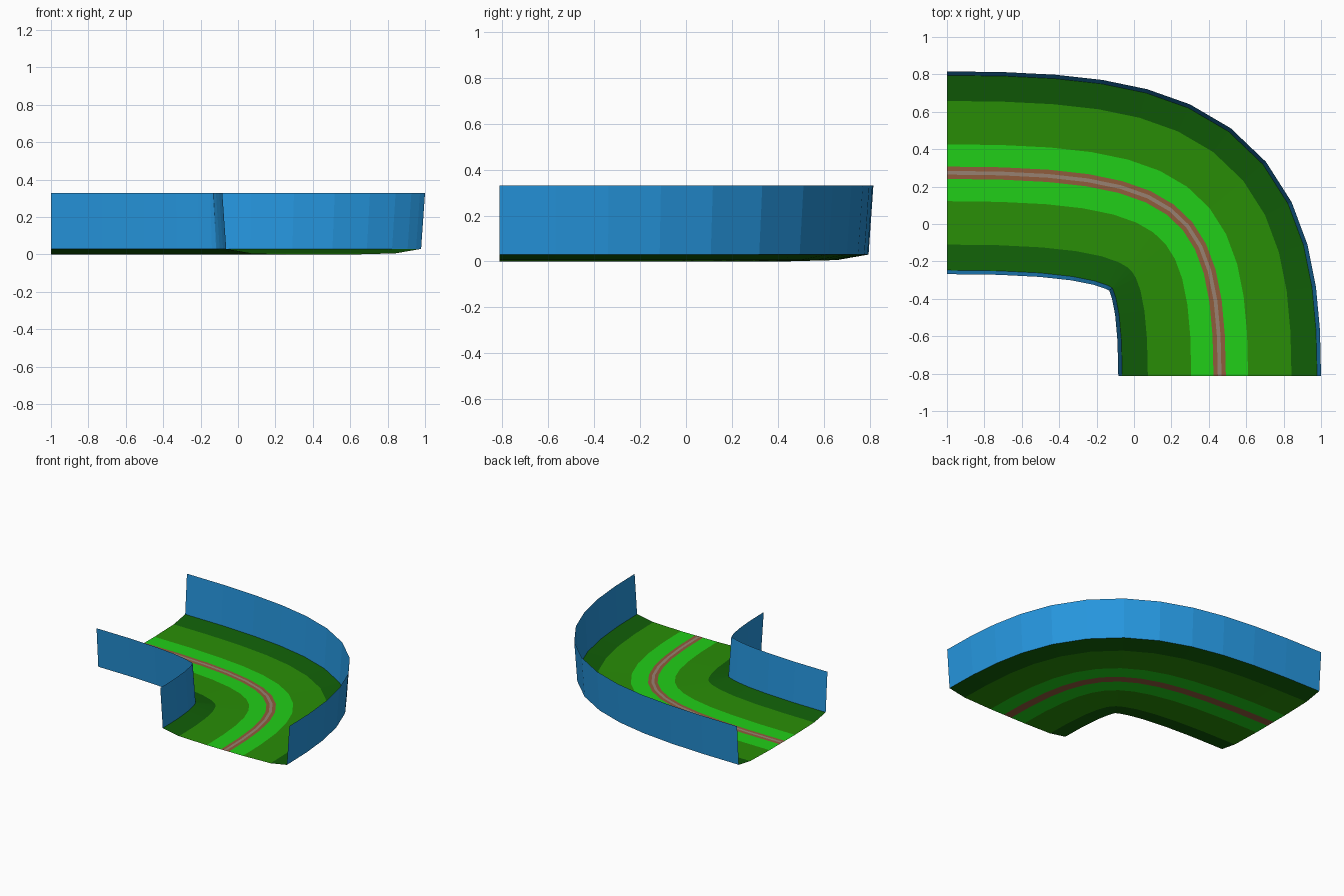
import bpy
from mathutils import Vector

if "Cube" in bpy.data.objects:
    bpy.data.objects.remove(bpy.data.objects["Cube"])

SEGMENTS = 12
# Centre line of the bend, as one cubic curve
P0, P1 = Vector((-1, 0.274)), Vector((0.239, 0.274))
P2, P3 = Vector((0.458, 0.111)), Vector((0.458, -0.812))


def station(t):
    """Point and left-hand normal on the centre line."""
    u = 1 - t
    p = u**3 * P0 + 3*u*u*t * P1 + 3*u*t*t * P2 + t**3 * P3
    d = u*u * (P1 - P0) + 2*u*t * (P2 - P1) + t*t * (P3 - P2)
    d.normalize()
    return p, Vector((-d.y, d.x))


def material(name, rgb):
    m = bpy.data.materials.new(name)
    m.diffuse_color = [(c / 255) ** 2.2 for c in rgb] + [1]
    m.use_nodes = True
    m.node_tree.nodes["Principled BSDF"].inputs["Base Color"].default_value = m.diffuse_color
    return m


def sweep(name, profile, mat):
    """Sweep an (offset, height) profile along the centre line."""
    verts, faces, n = [], [], len(profile)
    for i in range(SEGMENTS + 1):
        p, nrm = station(i / SEGMENTS)
        for off, z in profile:
            q = p + nrm * off
            verts.append((q.x, q.y, z))
    for i in range(SEGMENTS):
        for j in range(n - 1):
            a = i * n + j
            faces.append((a, a + n, a + n + 1, a + 1))
    me = bpy.data.meshes.new(name)
    me.from_pydata(verts, [], faces)
    me.materials.append(mat)
    ob = bpy.data.objects.new(name, me)
    bpy.context.collection.objects.link(ob)


# Centre track with its thin grey line
sweep("centre_track", [(-0.033, 0), (0.033, 0)], material("brown", (142, 92, 62)))
sweep("centre_line", [(-0.010, 0.001), (0.010, 0.001)], material("grey", (150, 128, 112)))

# Grass bands and walls, mirrored either side of the track
bands = [
    ("light_grass", (0.033, 0), (0.152, 0), material("light_green", (38, 205, 30))),
    ("middle_grass", (0.152, 0), (0.384, 0.006), material("mid_green", (45, 140, 15))),
    ("dark_grass", (0.384, 0.006), (0.521, 0.03), material("dark_green", (24, 94, 16))),
    ("wall", (0.521, 0.03), (0.542, 0.33), material("blue", (42, 148, 220))),
]
for name, a, b, mat in bands:
    sweep("outer_" + name, [a, b], mat)
    sweep("inner_" + name, [(-b[0], b[1]), (-a[0], a[1])], mat)
